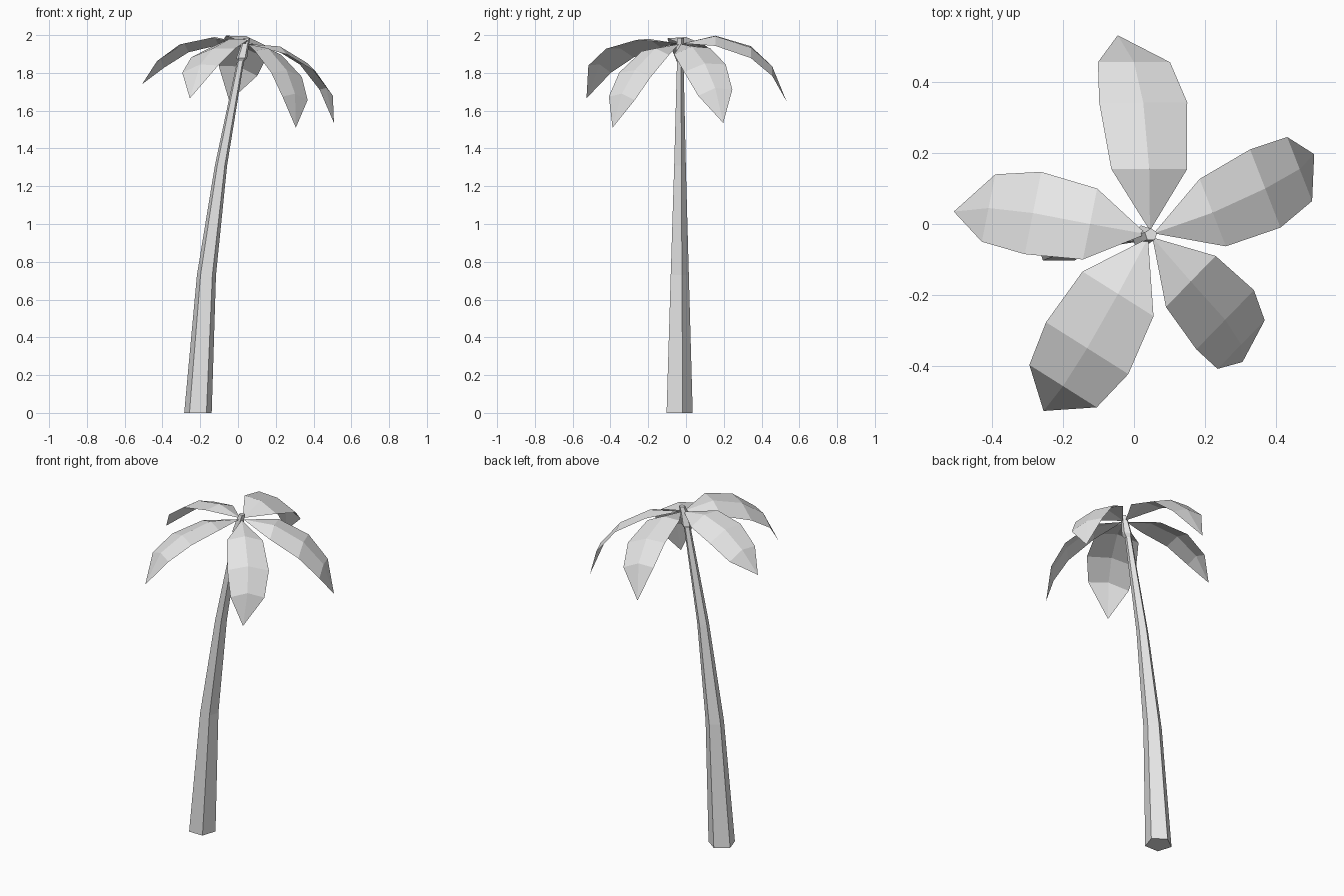
import bpy
import math
from mathutils import Vector

cube = bpy.data.objects.get("Cube")
if cube:
    bpy.data.objects.remove(cube, do_unlink=True)

# One plain colour for the whole tree
grey = bpy.data.materials.new("light_grey")
grey.use_nodes = True
colour = (0.8, 0.8, 0.8, 1)
grey.diffuse_color = colour
grey.node_tree.nodes["Principled BSDF"].inputs["Base Color"].default_value = colour


def add_object(name, verts, faces):
    mesh = bpy.data.meshes.new(name)
    mesh.from_pydata([tuple(v) for v in verts], [], faces)
    mesh.materials.append(grey)
    mesh.update()
    obj = bpy.data.objects.new(name, mesh)
    bpy.context.collection.objects.link(obj)
    return obj


def tapered_tube(name, rings, sides=5):
    """Closed tube through level rings given as (x, y, z, radius)."""
    verts, faces = [], []
    for x, y, z, radius in rings:
        for k in range(sides):
            angle = math.pi / 2 + math.tau * k / sides
            verts.append((x + radius * math.cos(angle), y + radius * math.sin(angle), z))
    for r in range(len(rings) - 1):
        for k in range(sides):
            a, b = r * sides + k, r * sides + (k + 1) % sides
            faces.append((a, b, b + sides, a + sides))
    faces.append(tuple(reversed(range(sides))))
    faces.append(tuple(range(len(verts) - sides, len(verts))))
    return add_object(name, verts, faces)


def frond(name, spine, side):
    """Thin folded leaf: three cross-sections along a spine, ending in a tip."""
    side = Vector(side)
    crown = Vector((0.045, -0.03, 1.955))
    ridge = Vector((0, 0, 0.025))
    *stations, tip = [Vector(p) for p in spine]
    root = crown + (stations[0] - crown) * 0.06
    verts, faces = [root], []
    for centre, width in zip(stations, (1, 1.16, 0.95)):
        verts += [centre - side * width, centre + ridge, centre + side * width]
    verts.append(tip)
    last = len(verts) - 1
    for half in (1, 2):
        faces.append((0, half + 1, half))
        for start in (half, half + 3):
            faces.append((start, start + 1, start + 4, start + 3))
        faces.append((last, half + 6, half + 7))
    # Make the upper side the outside
    obj = add_object(name, verts, faces)
    for poly in obj.data.polygons:
        if poly.normal.z < 0:
            poly.flip()
    obj.data.update()


# Leaning trunk, with a small flared crown on top
tapered_tube("trunk", [
    (-0.212, -0.041, 0, 0.0765),
    (-0.167, -0.038, 0.73, 0.053),
    (-0.09, -0.035, 1.31, 0.034),
    (0.015, -0.032, 1.87, 0.019),
])
tapered_tube("crown", [
    (0.015, -0.032, 1.86, 0.018),
    (0.02, -0.034, 1.88, 0.03),
    (0.037, -0.032, 1.95, 0.022),
    (0.048, -0.03, 1.985, 0.018),
])

# Five drooping leaves
frond("back_leaf",
      [(0.043, 0.155, 1.97), (0.026, 0.343, 1.91), (0, 0.456, 1.81), (-0.046, 0.532, 1.65)],
      side=(0.107, 0, -0.027))
frond("left_leaf",
      [(0.222, 0.032, 1.915), (0.37, 0.1, 1.825), (0.467, 0.155, 1.695), (0.508, 0.197, 1.535)],
      side=(0.037, -0.095, -0.017))
frond("front_left_leaf",
      [(0.16, -0.162, 1.905), (0.257, -0.27, 1.79), (0.302, -0.34, 1.665), (0.306, -0.389, 1.51)],
      side=(-0.07, -0.072, 0.01))
frond("front_right_leaf",
      [(-0.045, -0.197, 1.955), (-0.132, -0.35, 1.905), (-0.2, -0.457, 1.82), (-0.255, -0.527, 1.665)],
      side=(0.1, -0.063, 0.02))
frond("right_leaf",
      [(-0.124, 0, 1.965), (-0.285, 0.031, 1.93), (-0.41, 0.045, 1.845), (-0.508, 0.035, 1.74)],
      side=(-0.02, -0.1, 0.018))
